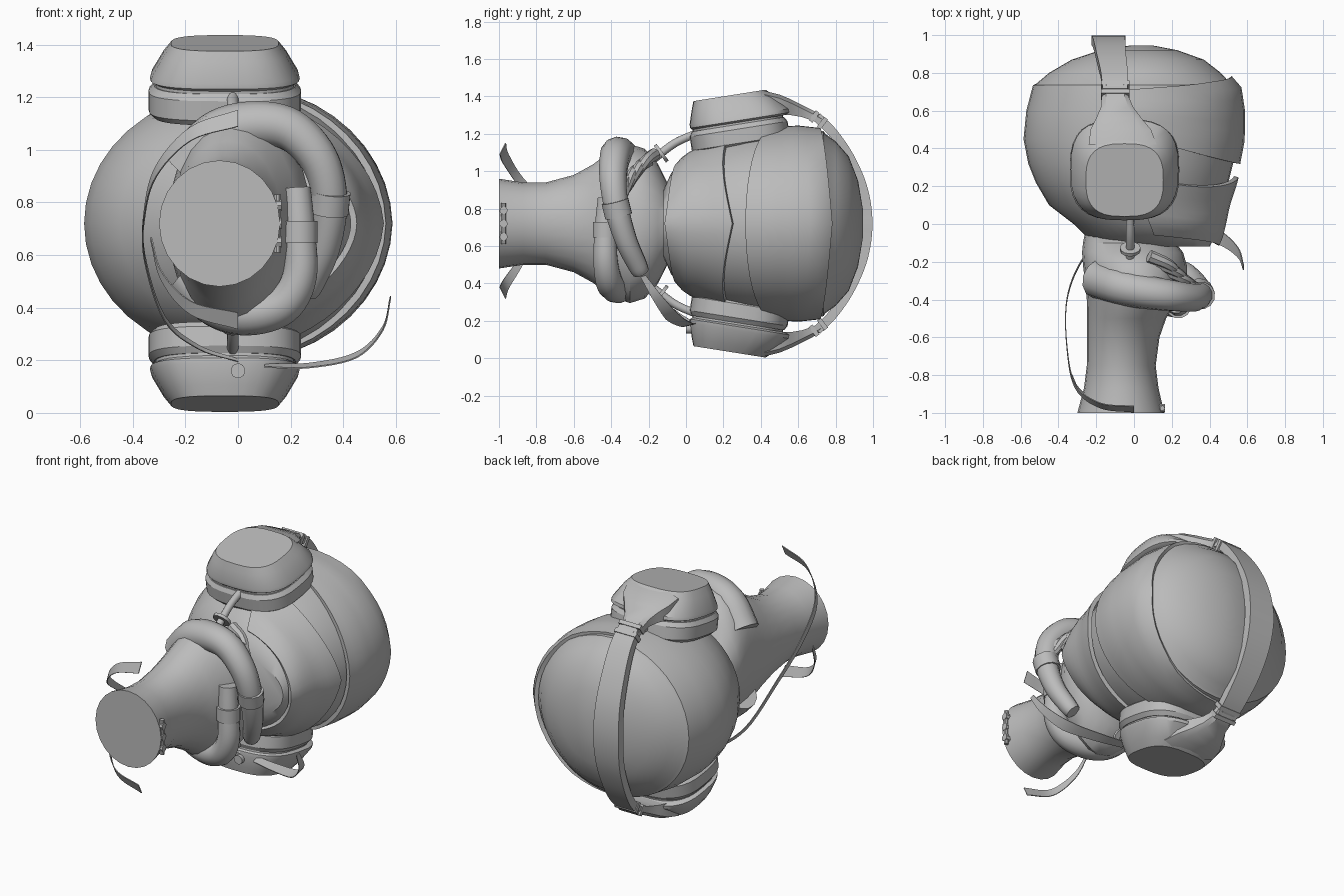
import bpy, bmesh
from math import sin, cos, pi, radians
from mathutils import Vector, Matrix

cube = bpy.data.objects.get("Cube")
if cube:
    bpy.data.objects.remove(cube, do_unlink=True)

MID = 0.72  # height of the symmetry plane; every part is built around it

grey = bpy.data.materials.new("clay_grey")
grey.use_nodes = True
tone = (0.5, 0.5, 0.5, 1)
grey.diffuse_color = tone
grey.node_tree.nodes["Principled BSDF"].inputs["Base Color"].default_value = tone


def finish(name, mesh, mirror=False, thick=0, angle=35):
    obj = bpy.data.objects.new(name, mesh)
    obj.location.z = MID
    bpy.context.collection.objects.link(obj)
    mesh.materials.append(grey)
    bpy.ops.object.select_all(action="DESELECT")
    obj.select_set(True)
    bpy.context.view_layer.objects.active = obj
    if thick:
        mod = obj.modifiers.new("thickness", "SOLIDIFY")
        mod.thickness, mod.offset = thick, 0
        bpy.ops.object.modifier_apply(modifier=mod.name)
    bpy.ops.object.shade_smooth_by_angle(angle=radians(angle))
    if mirror:
        mod = obj.modifiers.new("other_side", "MIRROR")
        mod.use_axis = (False, False, True)


def loft(name, rows, closed=True, matrix=None, **kw):
    """Skin rows of points; closed rows form a capped solid."""
    bm = bmesh.new()
    rings = [[bm.verts.new(p) for p in row] for row in rows]
    n = len(rings[0])
    for a, b in zip(rings, rings[1:]):
        for i in range(n if closed else n - 1):
            j = (i + 1) % n
            bm.faces.new((a[i], a[j], b[j], b[i]))
    if closed:
        bm.faces.new(rings[0])
        bm.faces.new(rings[-1])
    bmesh.ops.recalc_face_normals(bm, faces=bm.faces)
    if matrix:
        bm.transform(matrix)
    mesh = bpy.data.meshes.new(name)
    bm.to_mesh(mesh)
    bm.free()
    finish(name, mesh, **kw)


def power(v, e):
    return abs(v) ** e * (1 if v >= 0 else -1)


def spline(pts, steps=6):
    """Smooth path through the points."""
    p = [Vector(q) for q in pts]
    p = [2 * p[0] - p[1]] + p + [2 * p[-1] - p[-2]]
    out = []
    for a, b, c, d in zip(p, p[1:], p[2:], p[3:]):
        for k in range(steps):
            t = k / steps
            out.append(0.5 * (2 * b + (c - a) * t + (2 * a - 5 * b + 4 * c - d) * t ** 2
                              + (3 * b - a - 3 * c + d) * t ** 3))
    return out + [p[-2]]


def tube(name, pts, radius, end=None, sides=12, **kw):
    path = spline(pts)
    end = radius if end is None else end
    rows = []
    for i, p in enumerate(path):
        t = (path[min(i + 1, len(path) - 1)] - path[max(i - 1, 0)]).normalized()
        u = t.cross(Vector((0.3, 1, 0.1))).normalized()
        v = t.cross(u)
        r = radius + (end - radius) * i / (len(path) - 1)
        rows.append([p + r * (u * cos(a) + v * sin(a))
                     for a in (2 * pi * k / sides for k in range(sides))])
    loft(name, rows, **kw)


def ribbon(name, pts, widths, side, thick=0.005, **kw):
    """Flat band along a path, widths eased between start, middle and end."""
    path, rows = spline(pts), []
    for i, p in enumerate(path):
        t = 2 * i / (len(path) - 1)
        k = min(int(t), 1)
        w = widths[k] + (widths[k + 1] - widths[k]) * (t - k)
        rows.append([p - Vector(side) * w / 2, p + Vector(side) * w / 2])
    loft(name, rows, closed=False, thick=thick, **kw)


# Head: rows are y, back x, front x, half height
HEAD = [(-0.12, -0.18, 0.40, 0.18), (-0.08, -0.24, 0.42, 0.27), (0, -0.32, 0.44, 0.36),
        (0.1, -0.45, 0.46, 0.41), (0.22, -0.52, 0.50, 0.46), (0.32, -0.56, 0.525, 0.485),
        (0.45, -0.585, 0.55, 0.50), (0.6, -0.57, 0.55, 0.51), (0.735, -0.535, 0.53, 0.495),
        (0.745, -0.515, 0.51, 0.48), (0.8, -0.45, 0.46, 0.44), (0.87, -0.33, 0.37, 0.36),
        (0.92, -0.18, 0.23, 0.23), (0.945, -0.02, 0.1, 0.08)]


def head_point(a, y, grow=0.0):
    for lo, hi in zip(HEAD, HEAD[1:]):
        if y <= hi[0]:
            break
    t = (y - lo[0]) / (hi[0] - lo[0])
    back, front, half = (p + (q - p) * t for p, q in zip(lo[1:], hi[1:]))
    mid = (back + front) / 2
    reach = (front - back) / 2 + grow
    return (mid + reach * cos(a), y, (half + grow * 0.5) * sin(a))


SEG = 40
loft("head", [[head_point(2 * pi * i / SEG, r[0]) for i in range(SEG)] for r in HEAD])


# Visor and jaw guard: raised panels around the front of the head
def panel(name, spread, low, high, grow):
    rows = []
    for i in range(25):
        a = spread * (i / 12 - 1)
        s = abs(i / 12 - 1)
        y0, y1 = low(s), high(s)
        rows.append([head_point(a, y0 + (y1 - y0) * k / 8, grow * (1 - 0.9 * s)) for k in range(9)])
    loft(name, rows, closed=False, thick=0.025)


panel("visor", 1.75, lambda s: 0.32 + 0.2 * s ** 2, lambda s: 0.775 - 0.07 * s, 0.025)
panel("jaw_guard", 1.5, lambda s: -0.11 + 0.06 * s, lambda s: 0.25 - 0.05 * sin(pi * s), 0.035)

# Neck flaring into a collar: rows are y, back x, front x, half height
NECK = [(-1, -0.3, 0.16, 0.24), (-0.87, -0.265, 0.13, 0.22), (-0.75, -0.25, 0.115, 0.22),
        (-0.6, -0.25, 0.135, 0.26), (-0.5, -0.25, 0.17, 0.315), (-0.4, -0.25, 0.23, 0.39),
        (-0.3, -0.26, 0.28, 0.425), (-0.22, -0.27, 0.28, 0.40), (-0.15, -0.275, 0.26, 0.32),
        (-0.1, -0.27, 0.22, 0.22), (0, -0.25, 0.2, 0.22)]
loft("neck", [[((b + f) / 2 + (f - b) / 2 * cos(a), y, h * sin(a))
               for a in (2 * pi * i / 24 for i in range(24))] for y, b, f, h in NECK])


# Ear cups: rounded rings stacked outwards, then tilted
def cup(name, rings):
    rows = []
    for z, cx, cy, rx, ry in rings:
        rows.append([(cx + rx * power(cos(a), 0.7), cy + ry * power(sin(a), 0.7), z)
                     for a in (2 * pi * i / 32 for i in range(32))])
    pivot = Vector((0, 0.28, 0.45))
    tilt = Matrix.Translation(pivot) @ Matrix.Rotation(radians(9), 4, "X") @ Matrix.Translation(-pivot)
    loft(name, rows, matrix=tilt, mirror=True, angle=30)


cup("ear_pad", [(0.41, -0.05, 0.29, 0.27, 0.25), (0.43, -0.05, 0.29, 0.29, 0.265),
                (0.505, -0.05, 0.29, 0.29, 0.265), (0.53, -0.05, 0.29, 0.27, 0.25)])
cup("ear_groove", [(0.51, -0.05, 0.29, 0.265, 0.245), (0.56, -0.05, 0.29, 0.265, 0.245)])
cup("ear_shell", [(0.54, -0.05, 0.3, 0.265, 0.255), (0.55, -0.05, 0.305, 0.285, 0.27),
                  (0.57, -0.05, 0.305, 0.28, 0.27), (0.65, -0.05, 0.285, 0.235, 0.225),
                  (0.69, -0.05, 0.27, 0.205, 0.195)])

# Tapered hangers from the cups: rows are y, x, low z, high z, half width
HANGER = [(0.42, -0.06, 0.58, 0.71, 0.18), (0.5, -0.07, 0.58, 0.69, 0.16), (0.56, -0.08, 0.58, 0.665, 0.12),
          (0.62, -0.09, 0.57, 0.635, 0.085), (0.68, -0.1, 0.55, 0.605, 0.07), (0.74, -0.1, 0.52, 0.57, 0.065)]
loft("band_hanger", [[(x - w, y, lo), (x - w, y, hi - 0.02), (x - w * 0.7, y, hi), (x + w * 0.7, y, hi),
                      (x + w, y, hi - 0.02), (x + w, y, lo)] for y, x, lo, hi, w in HANGER], mirror=True)

# Headband and its buckles
ribbon("headband", [(-0.1, 0.7, 0.57), (-0.105, 0.79, 0.48), (-0.12, 0.88, 0.345), (-0.13, 0.948, 0.18),
                    (-0.135, 0.972, 0), (-0.13, 0.948, -0.18), (-0.12, 0.88, -0.345),
                    (-0.105, 0.79, -0.48), (-0.1, 0.7, -0.57)], (0.13, 0.18, 0.13), (1, 0, 0), 0.05)
for k, y in enumerate((0.685, 0.73)):
    ribbon("band_buckle_%d" % (k + 1), [(-0.1, y - 0.01, 0.58 - k * 0.035), (-0.1, y + 0.01, 0.565 - k * 0.035)],
           (0.15, 0.15, 0.15), (1, 0, 0), 0.065, mirror=True)

# Rods below the ear cups with their washers
tube("cup_rod", [(-0.02, 0.05, 0.48), (-0.02, -0.06, 0.43), (-0.02, -0.18, 0.34)], 0.022, mirror=True)
tube("rod_washer", [(-0.02, -0.125, 0.382), (-0.02, -0.14, 0.371)], 0.055, mirror=True)

# Two crossed hoses growing out of the collar, each with a cuff
tube("upper_hose", [(-0.19, -0.29, 0.2), (-0.08, -0.33, 0.33), (0.06, -0.36, 0.375), (0.2, -0.38, 0.355),
                    (0.31, -0.39, 0.24), (0.35, -0.37, 0.08), (0.33, -0.32, -0.09), (0.28, -0.26, -0.22),
                    (0.26, -0.24, -0.26)], 0.105, 0.045)
tube("upper_cuff", [(0.355, -0.38, 0.12), (0.347, -0.36, 0.04)], 0.075)
tube("lower_hose", [(-0.19, -0.29, -0.2), (-0.08, -0.33, -0.31), (0.04, -0.37, -0.345), (0.17, -0.41, -0.31),
                    (0.235, -0.43, -0.2), (0.235, -0.43, -0.03), (0.225, -0.42, 0.135)], 0.095, 0.053)
tube("lower_cuff", [(0.235, -0.43, -0.075), (0.235, -0.43, 0.01)], 0.07)

# Bunched folds where the upper hose meets the collar
for k in range(4):
    s = k * 0.035
    tube("collar_fold_%d" % (k + 1), [(0.08 + s, -0.17 - s, 0.37 - s), (0.19 + s, -0.22 - s, 0.33 - s),
                                      (0.26 + s, -0.3 - s * 0.5, 0.22 - s)], 0.035, 0.025, sides=8)

# Loose straps
ribbon("long_strap", [(0, -0.98, 0.40), (-0.18, -0.96, 0.34), (-0.31, -0.86, 0.2), (-0.355, -0.65, 0.04),
                      (-0.355, -0.4, -0.13), (-0.28, -0.2, -0.36), (-0.15, -0.06, -0.47), (0, 0.02, -0.52)],
       (0.07, 0.03, 0.012), (0, 0.45, 0.89))
ribbon("short_strap", [(0, -0.98, -0.37), (-0.18, -0.96, -0.32), (-0.29, -0.88, -0.2), (-0.33, -0.8, -0.06)],
       (0.07, 0.05, 0.02), (0, 0.45, -0.89))
ribbon("cup_strap", [(0.1, 0.03, -0.54), (0.27, 0.0, -0.54), (0.45, -0.07, -0.5),
                     (0.55, -0.15, -0.4), (0.58, -0.23, -0.28)], (0.05, 0.08, 0.03), (0, 0.97, 0.25))

# Small clasp at the neck end and a knob under the lower ear cup
for k, z in enumerate((-0.07, 0, 0.07)):
    tube("neck_clasp_%d" % (k + 1), [(0.11, -0.975, z), (0.165, -0.975, z)], 0.022, sides=8)
tube("clasp_bar", [(0.15, -0.975, -0.11), (0.15, -0.975, 0.11)], 0.014, sides=8)
tube("cup_knob", [(0, 0.06, -0.56), (0, 0.0, -0.56)], 0.028)
